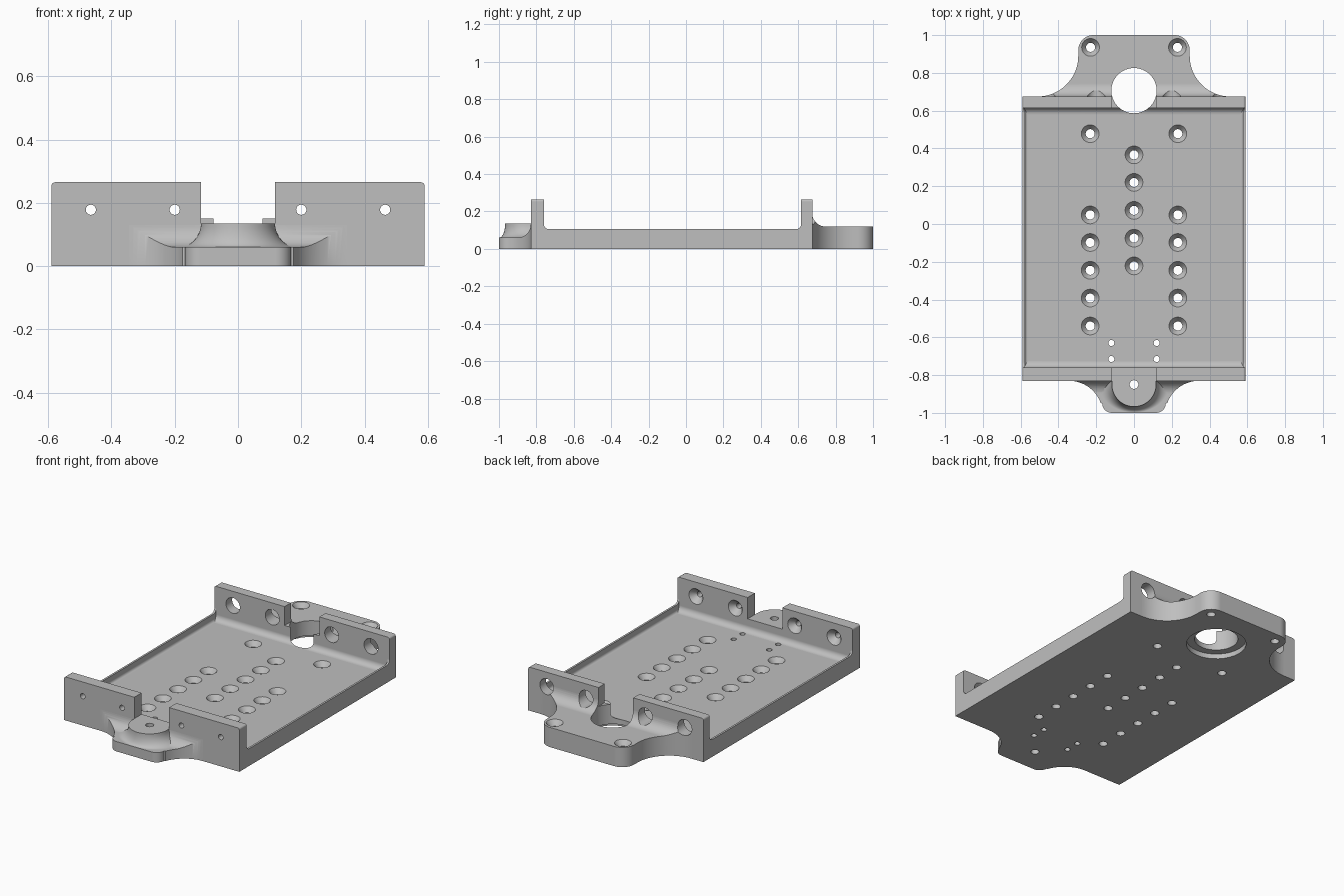
import bpy, bmesh
from math import sin, cos, radians, pi

if "Cube" in bpy.data.objects:
    bpy.data.objects.remove(bpy.data.objects["Cube"], do_unlink=True)

grey = bpy.data.materials.new("plain grey")
grey.use_nodes = True
grey.diffuse_color = (0.52, 0.52, 0.52, 1)
grey.node_tree.nodes["Principled BSDF"].inputs["Base Color"].default_value = (0.52, 0.52, 0.52, 1)


# ---- helpers ----
def arc(cx, cy, r, start, end, n=12):
    angles = [radians(start + (end - start) * i / n) for i in range(n + 1)]
    return [(cx + r * cos(a), cy + r * sin(a)) for a in angles]


def fillet(u, v, side, ru, rv, n=10):
    """Concave corner from a wall at u down to a floor at v."""
    steps = [i / n * pi / 2 for i in range(n + 1)]
    return [(u + side * ru * (1 - cos(t)), v + rv * (1 - sin(t))) for t in steps]


def mirrored(half):
    return half + [(-u, v) for u, v in reversed(half)]


def place(u, v, w, axis):
    return {"x": (w, u, v), "y": (u, w, v), "z": (u, v, w)}[axis]


def add_loft(bm, rings):
    loops = [[bm.verts.new(p) for p in ring] for ring in rings]
    for a, b in zip(loops, loops[1:]):
        for i in range(len(a)):
            j = (i + 1) % len(a)
            bm.faces.new((a[i], a[j], b[j], b[i]))
    bm.faces.new(loops[0][::-1])
    bm.faces.new(loops[-1])


def finish(name, bm):
    bmesh.ops.recalc_face_normals(bm, faces=bm.faces[:])
    mesh = bpy.data.meshes.new(name)
    bm.to_mesh(mesh)
    bm.free()
    mesh.materials.append(grey)
    obj = bpy.data.objects.new(name, mesh)
    bpy.context.scene.collection.objects.link(obj)
    return obj


def loft(name, rings):
    bm = bmesh.new()
    add_loft(bm, rings)
    return finish(name, bm)


def prism(name, points, axis, low, high):
    return loft(name, [[place(u, v, w, axis) for u, v in points] for w in (low, high)])


def add_bore(bm, u, v, axis, profile):
    """Turned cutter; profile is (position along axis, radius)."""
    add_loft(bm, [[place(a, b, w, axis) for a, b in arc(u, v, r, 0, 360, 32)[:-1]]
                  for w, r in profile])


def combine(obj, *steps):
    for operation, tool in steps:
        mod = obj.modifiers.new(operation.lower(), "BOOLEAN")
        mod.operation, mod.object, mod.solver = operation, tool, "EXACT"
    graph = bpy.context.evaluated_depsgraph_get()
    result = bpy.data.meshes.new_from_object(obj.evaluated_get(graph))
    obj.modifiers.clear()
    obj.data = result
    for operation, tool in steps:
        if tool is not holes:
            bpy.data.objects.remove(tool, do_unlink=True)


# ---- main sizes ----
HALF_X, RIM_IN, FLOOR, RIM, WALL_TOP = 0.59, 0.578, 0.06, 0.105, 0.265
FRONT_OUT, FRONT_IN, BACK_IN, BACK_OUT = -0.83, -0.76, 0.615, 0.675
BACK_TAB, FRONT_TAB, BOSS_TOP, SLOT, BACK_SLOT_Z = 0.12, 0.06, 0.135, 0.117, 0.15

# ---- all drilled holes as one cutter ----
bm = bmesh.new()


def countersunk(x, y, top):
    add_bore(bm, x, y, "z", [(-0.05, 0.024), (top - 0.03, 0.024), (top, 0.047), (0.3, 0.047)])


for y in (0.366, 0.22, 0.072, -0.075, -0.222):
    countersunk(0, y, FLOOR)
for side in (-1, 1):
    for y in (0.478, 0.048, -0.098, -0.245, -0.392, -0.54):
        countersunk(side * 0.232, y, FLOOR)
    countersunk(side * 0.23, 0.935, BACK_TAB)
    for y in (-0.63, -0.715):
        add_bore(bm, side * 0.12, y, "z", [(-0.05, 0.016), (0.13, 0.016)])
    for x in (0.2, 0.465):
        add_bore(bm, side * x, 0.178, "y",
                 [(-0.9, 0.016), (-0.795, 0.016), (FRONT_IN, 0.047), (-0.7, 0.047)])
        add_bore(bm, side * x, 0.178, "y", [(0.55, 0.047), (0.8, 0.047)])
add_bore(bm, 0, -0.85, "z", [(-0.05, 0.023), (0.2, 0.023)])
add_bore(bm, 0, 0.706, "z", [(-0.02, 0.165), (0.03, 0.165), (0.03, 0.12), (0.4, 0.12)])
holes = finish("hole_cutters", bm)
holes.hide_render = True

# ---- tray with low side rims ----
tray_half = [(HALF_X, 0), (HALF_X, RIM), (RIM_IN, RIM), (RIM_IN, 0.075),
             (0.575, 0.067), (0.57, 0.062), (0.563, FLOOR)]
tray = prism("base_tray", mirrored(tray_half), "y", FRONT_IN, BACK_IN)
combine(tray, ("DIFFERENCE", holes))
parts = [tray]


# ---- end walls with centre slot and inner fillet ----
def end_wall(name, outer, inner, side, slot_z):
    r = 0.035
    section = [(outer, -0.05), (outer, 0.3), (inner, 0.3)]
    section += fillet(inner, FLOOR, side, r, r)
    section += [(inner + side * r, 0.03), (inner, 0.03), (inner, -0.05)]
    wall = prism(name, section, "x", -0.7, 0.7)
    half = [(HALF_X, 0)] + arc(HALF_X - 0.012, WALL_TOP - 0.012, 0.012, 0, 90, 4)
    half += [(SLOT, WALL_TOP), (SLOT, slot_z)]
    outline = prism("outline", mirrored(half), "y", -1.2, 1.2)
    combine(wall, ("INTERSECT", outline), ("DIFFERENCE", holes))
    parts.append(wall)
    # small fillets where the wall meets each rim
    corner = fillet(inner, RIM, side, 0.027, 0.027)
    corner += [(inner + side * 0.027, 0.09), (inner, 0.09)]
    for label, low in (("left", RIM_IN), ("right", -HALF_X)):
        parts.append(prism(f"{name}_{label}_rim_fillet", corner, "x", low, low + HALF_X - RIM_IN))


end_wall("front_wall", FRONT_OUT, FRONT_IN, 1, BOSS_TOP)
end_wall("back_wall", BACK_OUT, BACK_IN, -1, BACK_SLOT_Z)


# ---- mounting tabs, blended into the walls ----
def tab_block(name, start, side, height, r):
    section = [(start - side * 0.02, -0.05), (start - side * 0.02, height + r)]
    section += fillet(start, height, side, r, r)
    section += [(start + side * 0.5, height), (start + side * 0.5, -0.05)]
    tab = prism(name, section, "x", -0.7, 0.7)
    parts.append(tab)
    return tab


back_half = arc(0.51, 0.89, 0.215, 270, 180, 20) + arc(0.215, 0.92, 0.08, 0, 90)
back_tab = tab_block("back_tab", BACK_OUT, 1, BACK_TAB, 0.07)
slot_box = [(-SLOT, BACK_SLOT_Z), (SLOT, BACK_SLOT_Z), (SLOT, 0.4), (-SLOT, 0.4)]
combine(back_tab,
        ("INTERSECT", prism("outline", mirrored(back_half), "z", 0, 0.35)),
        ("DIFFERENCE", prism("slot", slot_box, "y", 0.6, 0.8)),
        ("DIFFERENCE", holes))

# rounded boss whose skirt flares more to the sides than to the front
skirt = fillet(0, FRONT_TAB, 1, 0.07, BOSS_TOP - FRONT_TAB) + [(0.07, 0.02)]
rings = []
for spread, z in skirt:
    wide, deep = SLOT + spread, SLOT + 0.45 * spread
    outline = [(-wide, -0.82)]
    outline += [(wide * u, -0.85 + deep * v) for u, v in arc(0, 0, 1, 180, 360, 32)]
    outline.append((wide, -0.82))
    rings.append([(x, y, z) for x, y in outline])
boss = loft("boss", rings)

front_half = [(0.345, FRONT_OUT)] + arc(0.345, -1.01, 0.18, 94, 160, 16)
front_half += arc(0.118, -0.95, 0.05, 0, -90, 8)
front_tab = tab_block("front_tab", FRONT_OUT, -1, FRONT_TAB, 0.07)
combine(front_tab,
        ("UNION", boss),
        ("INTERSECT", prism("outline", mirrored(front_half), "z", 0, 0.4)),
        ("DIFFERENCE", holes))

bpy.data.objects.remove(holes, do_unlink=True)

# ---- smooth shading with sharp edges kept and flat faces flat ----
bpy.ops.object.select_all(action="DESELECT")
for part in parts:
    part.select_set(True)
    bpy.context.view_layer.objects.active = part
bpy.ops.object.shade_smooth_by_angle(angle=radians(30))
for part in parts:
    part.modifiers.new("flat_normals", "WEIGHTED_NORMAL").keep_sharp = True
